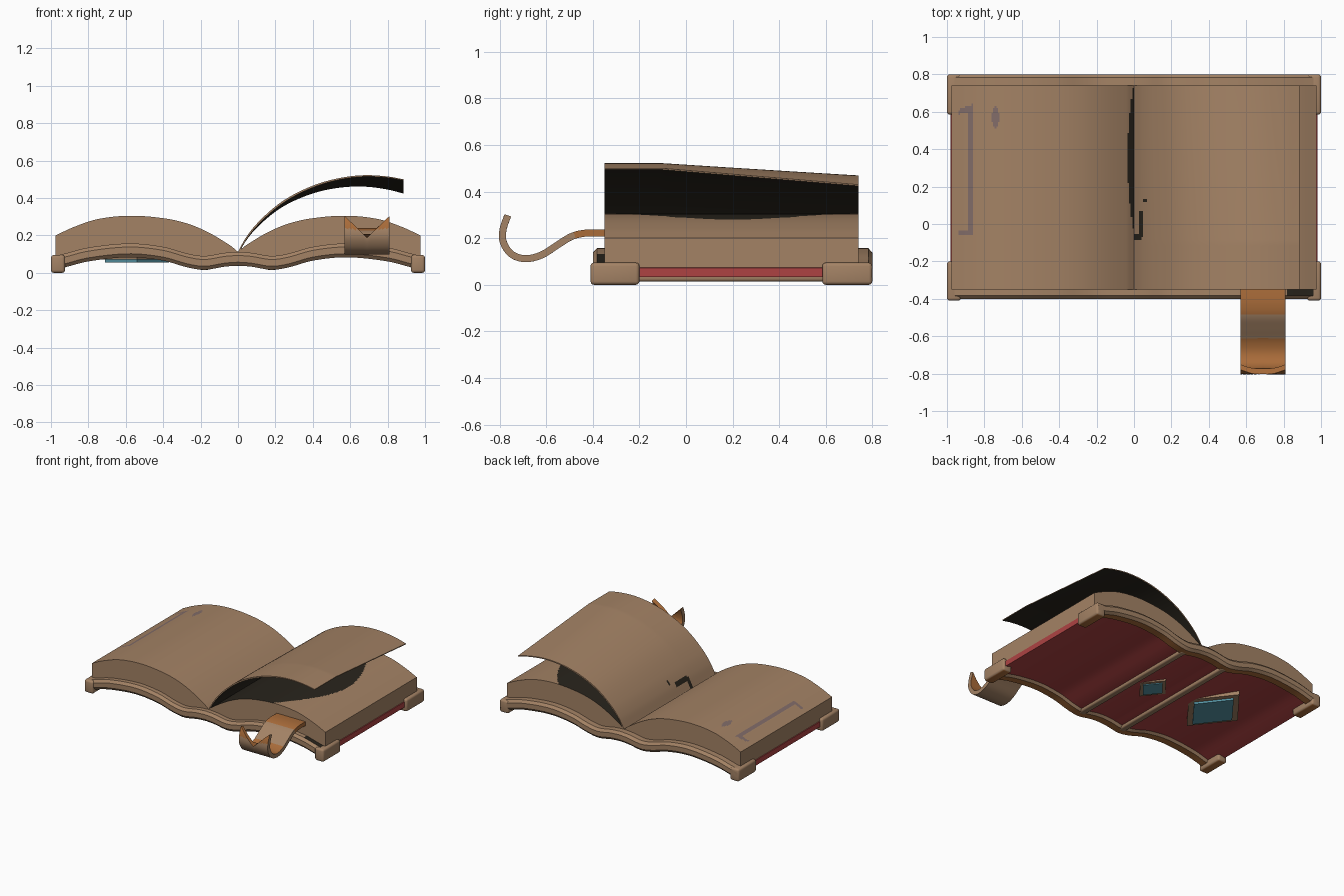
import bpy, bmesh, math
from mathutils import Vector

if "Cube" in bpy.data.objects:
    bpy.data.objects.remove(bpy.data.objects["Cube"])


def material(name, rgb):
    m = bpy.data.materials.new(name)
    m.diffuse_color = (*rgb, 1)
    m.use_nodes = True
    m.node_tree.nodes["Principled BSDF"].inputs["Base Color"].default_value = m.diffuse_color
    return m


MATS = [material("tan", (0.37, 0.225, 0.13)), material("red_leather", (0.42, 0.055, 0.055)),
        material("teal_gem", (0.10, 0.32, 0.40)), material("orange_brown", (0.40, 0.15, 0.042)),
        material("dark_brown", (0.022, 0.018, 0.012)), material("mauve_ink", (0.22, 0.15, 0.14))]
TAN, RED, TEAL, ORANGE, DARK, MAUVE = range(6)


def smooth_curve(pts):
    """Smooth function through (x, value) points."""
    def slope(i):
        a, b = pts[max(i - 1, 0)], pts[min(i + 1, len(pts) - 1)]
        return (b[1] - a[1]) / (b[0] - a[0])

    def f(x):
        i = 0
        while i < len(pts) - 2 and x > pts[i + 1][0]:
            i += 1
        (x0, v0), (x1, v1) = pts[i], pts[i + 1]
        h = x1 - x0
        t = min(max((x - x0) / h, 0), 1)
        return (v0 * (2*t**3 - 3*t**2 + 1) + v1 * (3*t**2 - 2*t**3)
                + h * slope(i) * (t**3 - 2*t**2 + t) + h * slope(i + 1) * (t**3 - t**2))
    return f


def finish(name, bm, rule):
    bmesh.ops.recalc_face_normals(bm, faces=bm.faces)
    bm.normal_update()
    for f in bm.faces:
        f.material_index = rule(f.calc_center_median(), f.normal)
    me = bpy.data.meshes.new(name)
    bm.to_mesh(me)
    bm.free()
    for m in MATS:
        me.materials.append(m)
    me.shade_smooth()
    me.set_sharp_from_angle(angle=math.radians(35))
    ob = bpy.data.objects.new(name, me)
    bpy.context.collection.objects.link(ob)
    return ob


def loft(name, rings, rule):
    """Skin closed rings of points and cap both ends."""
    bm = bmesh.new()
    vs = [[bm.verts.new(p) for p in r] for r in rings]
    n = len(vs[0])
    for a, b in zip(vs, vs[1:]):
        for i in range(n):
            j = (i + 1) % n
            bm.faces.new((a[i], a[j], b[j], b[i]))
    bm.faces.new(vs[0])
    bm.faces.new(vs[-1])
    return finish(name, bm, rule)


def span(a, b, n):
    return [a + (b - a) * i / n for i in range(n + 1)]


wave = smooth_curve([(0, .075), (.07, .07), (.18, .053), (.27, .066), (.4, .102), (.58, .12),
                     (.8, .098), (.93, .065), (1, .048)])


def cover_z(x):
    return wave(abs(x))


# Leather cover, rolled edge trims
loft("cover", [[(x, -.37, cover_z(x) - .02), (x, .77, cover_z(x) - .02),
                (x, .77, cover_z(x) + .02), (x, -.37, cover_z(x) + .02)]
               for x in span(-.98, .98, 80)], lambda c, n: RED)

OCT = [(-.045, -.018), (-.028, -.037), (.028, -.037), (.045, -.018),
       (.045, .018), (.028, .037), (-.028, .037), (-.045, .018)]


def trim_rule(c, n):
    if n.z < -.8:
        return ORANGE
    if n.z > .7 and c.y < 0 and .82 < c.x < .96:
        return DARK
    return TAN


for name, y in (("front_trim", -.355), ("back_trim", .755)):
    loft(name, [[(x, y + dy, cover_z(x) + dz) for dy, dz in OCT]
                for x in span(-.99, .99, 80)], trim_rule)


# Corner guards
def box(name, lo, hi, bevel, rule):
    bm = bmesh.new()
    bmesh.ops.create_cube(bm, size=1)
    for v in bm.verts:
        v.co = Vector([(a + b) / 2 + (b - a) * k for a, b, k in zip(lo, hi, v.co)])
    bmesh.ops.bevel(bm, geom=bm.edges[:], offset=bevel, segments=3, profile=.5, affect='EDGES')
    return finish(name, bm, rule)


for side, sx in (("left", -1), ("right", 1)):
    for end, y0, y1 in (("front", -.41, -.2), ("back", .585, .8)):
        xs = sorted((sx * .925, sx))
        box(f"{end}_{side}_corner", (xs[0], y0, 0), (xs[1], y1, .095), .015,
            lambda c, n: ORANGE if n.z < -.8 else TAN)
    # Spine ribs under the cover
    box(f"{side}_spine_rib", (sx * .18 - .025, -.35, .014), (sx * .18 + .025, .75, .06), .012,
        lambda c, n: TAN)


# Diamond gems with frames under the cover
def diamond(name, x, a, b, z0, z1, mat):
    pts = [(x + a, .2), (x, .2 + b), (x - a, .2), (x, .2 - b)]
    loft(name, [[(px, py, z) for px, py in pts] for z in (z0, z1)], lambda c, n: mat)


diamond("large_gem_frame", -.54, .22, .28, .07, .11, TAN)
diamond("large_gem", -.54, .17, .22, .055, .11, TEAL)
diamond("small_gem_frame", 0, .115, .14, .042, .07, TAN)
diamond("small_gem", 0, .085, .105, .036, .07, TEAL)

# Page blocks
page_top = smooth_curve([(0, .112), (.04, .145), (.16, .217), (.27, .263), (.4, .292), (.58, .305),
                         (.75, .287), (.88, .244), (.975, .2)])
Y0, Y1 = -.35, .74


def left_ink(c, n):
    x, y = c.x, c.y
    if n.z < .3:
        return TAN
    if x > -.035 * (1 - ((y - .35) / .4) ** 2):
        return DARK
    bar = -.89 < x < -.857 and -.06 < y < .62
    hooks = -.94 < x < -.857 and (-.065 < y < -.035 or
                                  .585 + (x + .94) * .3 < y < .61 + (x + .94) * .4)
    dot = ((x + .74) / .02) ** 2 + ((y - .57) / .055) ** 2 < 1
    return MAUVE if bar or hooks or dot else TAN


def right_ink(c, n):
    return DARK if n.z > .3 and c.x < .78 - .8 * (c.y - .2) ** 2 else TAN


for name, sx, rule in (("left_pages", -1, left_ink), ("right_pages", 1, right_ink)):
    rings = []
    for x in span(0, .975, 110):
        zb = min(cover_z(x) + .012, page_top(x) - .01)
        rings.append([(sx * x, Y0, zb), (sx * x, Y1, zb)]
                     + [(sx * x, y, page_top(x)) for y in span(Y1, Y0, 90)])
    loft(name, rings, rule)

# Lifted, slightly twisted page
lift = smooth_curve([(0, .112), (.04, .185), (.1, .262), (.2, .355), (.3, .42), (.43, .477),
                     (.56, .51), (.68, .522), (.8, .515), (.885, .5)])


def lift_z(x, y):
    return lift(x) - .07 * (x / .885) * max(0, (y + .1) / .84)


def lift_rule(c, n):
    x, y = c.x, c.y
    if n.z < -.05:
        return DARK
    tail = -.09 < y < -.06 and x < .04
    stem = .026 < x < .045 and -.07 < y < .07
    dot = .05 < x < .068 and .115 < y < .14
    return DARK if tail or stem or dot else TAN


rings = []
for s in span(0, 1, 70):
    x = .885 * s ** 1.5
    th = .006 + .01 * (1 - s)
    rings.append([(x, y, lift_z(x, y)) for y in span(Y0, Y1, 70)]
                 + [(x, y, lift_z(x, y) - th) for y in span(Y1, Y0, 70)])
loft("lifted_page", rings, lift_rule)

# Curled ribbon bookmark with forked end
PATH = [(-.28, .215), (-.36, .222), (-.43, .222), (-.49, .208), (-.55, .172), (-.62, .128),
        (-.69, .112), (-.75, .132), (-.785, .185), (-.785, .24), (-.765, .298)]
path_y = smooth_curve([(i, p[0]) for i, p in enumerate(PATH)])
path_z = smooth_curve([(i, p[1]) for i, p in enumerate(PATH)])


def ribbon_point(t, x, off):
    d = Vector((0, path_y(t + .01) - path_y(t - .01), path_z(t + .01) - path_z(t - .01))).normalized()
    return Vector((x, path_y(t), path_z(t))) + off * Vector((0, d.z, -d.y))


def ribbon_rule(c, n):
    inner = n.z > .15 or (c.y < -.7 and n.y > .2)
    if c.y > -.48:
        return ORANGE
    return ORANGE if inner and c.y < -.61 else TAN


rings = []
for s in span(0, 1, 50):
    cols = []
    for x in span(.57, .81, 12):
        notch = 1.9 * max(0, 1 - abs(x - .69) / .12)
        cols.append((x, s * (10 - notch * s ** 4)))
    rings.append([ribbon_point(t, x, .015) for x, t in cols]
                 + [ribbon_point(t, x, -.015) for x, t in reversed(cols)])
loft("ribbon_bookmark", rings, ribbon_rule)
